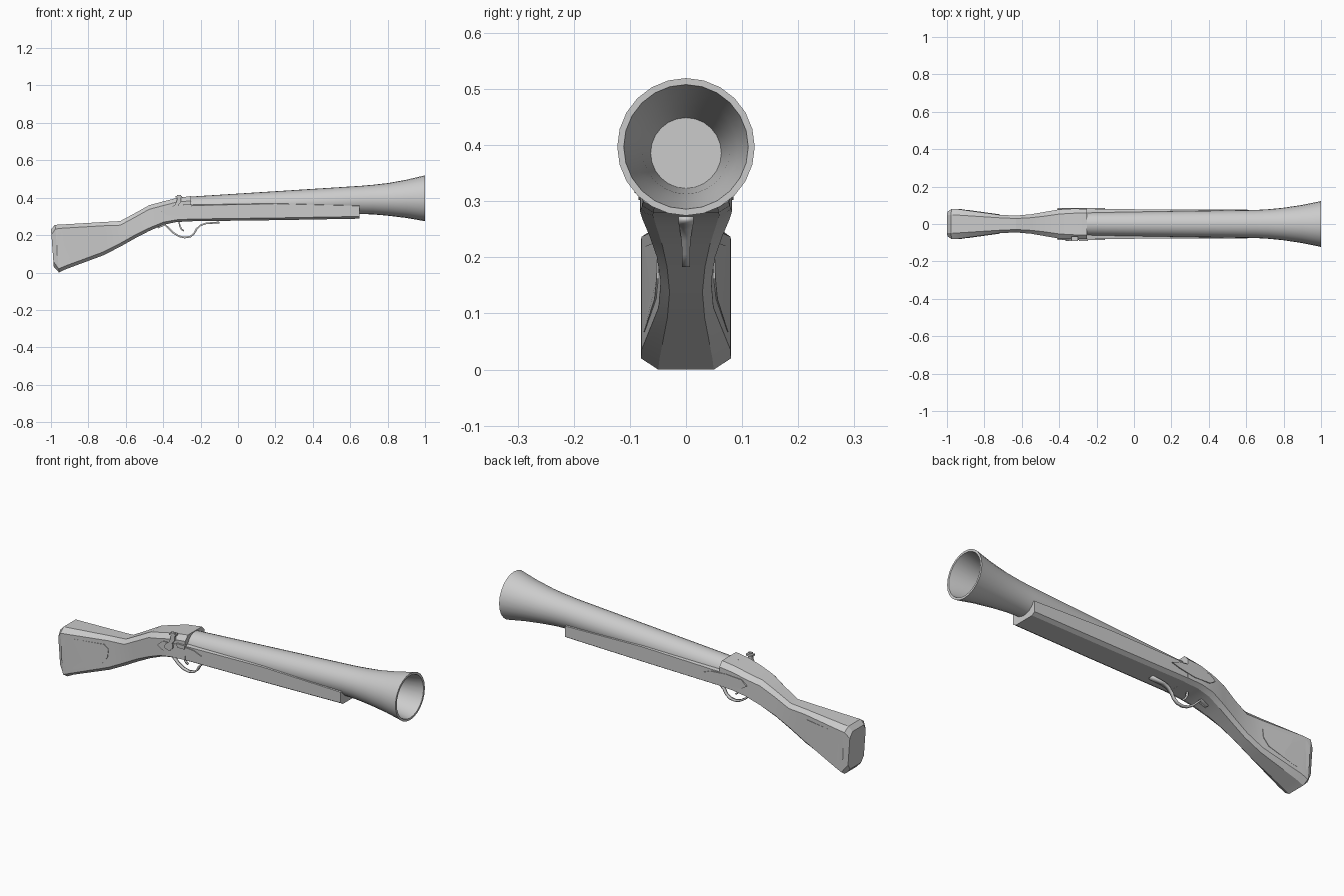
import bpy, bmesh, math

grey = bpy.data.materials.new("plain grey")
grey.diffuse_color = (0.6, 0.6, 0.6, 1)


def finish(name, bm, angle=30):
    bmesh.ops.recalc_face_normals(bm, faces=bm.faces[:])
    me = bpy.data.meshes.new(name)
    bm.to_mesh(me)
    bm.free()
    ob = bpy.data.objects.new(name, me)
    bpy.context.collection.objects.link(ob)
    me.materials.append(grey)
    bpy.ops.object.select_all(action='DESELECT')
    ob.select_set(True)
    bpy.context.view_layer.objects.active = ob
    bpy.ops.object.shade_smooth_by_angle(angle=math.radians(angle))
    return ob


def loft(name, rings, angle=30):
    """Skin a list of point rings and cap both ends."""
    bm = bmesh.new()
    loops = [[bm.verts.new(p) for p in r] for r in rings]
    n = len(loops[0])
    for a, b in zip(loops, loops[1:]):
        for i in range(n):
            j = (i + 1) % n
            bm.faces.new((a[i], a[j], b[j], b[i]))
    bm.faces.new(loops[0])
    bm.faces.new(loops[-1])
    return finish(name, bm, angle)


def section(xt, zt, xb, zb, w, k, ct, cb):
    """Chamfered cross-section; the top and bottom may be at different x."""
    def p(y, z):
        t = (z - zb) / (zt - zb)
        return (xb + (xt - xb) * t, y, z)
    return [p(-k * w, zb), p(k * w, zb), p(w, zb + cb), p(w, zt - ct),
            p(k * w, zt), p(-k * w, zt), p(-w, zt - ct), p(-w, zb + cb)]


def plate(name, pts, y_in, y_out):
    """Extrude an x,z outline between two y positions (numbers or rules of x)."""
    f = y_in if callable(y_in) else lambda x: y_in
    g = y_out if callable(y_out) else lambda x: y_out
    return loft(name, [[(x, f(x), z) for x, z in pts],
                       [(x, g(x), z) for x, z in pts]])


def ribbon(name, pts, thick):
    """Flat metal strip along x, z, half-width points."""
    bm = bmesh.new()
    rows = [(bm.verts.new((x, -w, z)), bm.verts.new((x, w, z))) for x, z, w in pts]
    for a, b in zip(rows, rows[1:]):
        bm.faces.new((a[0], a[1], b[1], b[0]))
    ob = finish(name, bm)
    mod = ob.modifiers.new("thickness", 'SOLIDIFY')
    mod.thickness = thick
    mod.offset = 0
    return ob


# Butt, wrist and breech of the stock
stock = [
    (-1.0, 0.232, -0.985, 0.03, 0.066, 0.70, 0.03, 0.03),
    (-0.978, 0.255, -0.957, 0.0, 0.080, 0.62, 0.022, 0.02),
    (-0.94, 0.257, -0.92, 0.018, 0.079, 0.60, 0.02, 0.018),
    (-0.72, 0.270, -0.72, 0.092, 0.049, 0.68, 0.02, 0.018),
    (-0.63, 0.275, -0.63, 0.138, 0.045, 0.65, 0.022, 0.018),
    (-0.55, 0.318, -0.55, 0.183, 0.052, 0.65, 0.022, 0.018),
    (-0.475, 0.360, -0.475, 0.222, 0.065, 0.65, 0.022, 0.016),
    (-0.40, 0.380, -0.40, 0.255, 0.078, 0.68, 0.022, 0.014),
    (-0.33, 0.398, -0.33, 0.270, 0.082, 0.70, 0.022, 0.012),
    (-0.25, 0.409, -0.25, 0.274, 0.081, 0.72, 0.025, 0.012),
]
loft("stock", [section(*s) for s in stock], 24)

# Fore-end under the barrel
fore = [(-0.26, 0.362, -0.26, 0.274, 0.080, 0.75, 0.004, 0.012),
        (0.20, 0.372, 0.20, 0.280, 0.078, 0.75, 0.004, 0.012),
        (0.65, 0.360, 0.65, 0.288, 0.076, 0.75, 0.004, 0.012)]
loft("fore_end", [section(*s) for s in fore], 24)

# Flared barrel with an open bore
SIDES = 24
profile = [(-0.30, 0.341, 0.062), (0.65, 0.388, 0.075), (0.72, 0.390, 0.079),
           (0.80, 0.391, 0.087), (0.90, 0.394, 0.102), (1.0, 0.397, 0.1225),
           (1.0, 0.397, 0.111), (0.90, 0.394, 0.092), (0.80, 0.391, 0.078),
           (0.65, 0.386, 0.063)]
loft("barrel", [[(x, r * math.cos(2 * math.pi * i / SIDES),
                  zc + r * math.sin(2 * math.pi * i / SIDES)) for i in range(SIDES)]
                for x, zc, r in profile])

# Raised panels on the butt and lock plates, one on each side
panel = [(-0.968, 0.20), (-0.952, 0.217), (-0.74, 0.227), (-0.717, 0.206),
         (-0.722, 0.163), (-0.75, 0.126), (-0.888, 0.067), (-0.952, 0.067),
         (-0.968, 0.094)]
lock = [(-0.41, 0.325), (-0.38, 0.352), (-0.29, 0.358), (-0.20, 0.350),
        (-0.155, 0.332), (-0.20, 0.318), (-0.29, 0.302), (-0.38, 0.305)]
for side, label in ((-1, "front"), (1, "back")):
    def butt_y(x, extra):
        return side * (0.079 - (x + 0.94) * 0.03 / 0.22 + extra)
    plate("butt_panel_" + label, panel,
          lambda x: butt_y(x, -0.01), lambda x: min(0.08, abs(butt_y(x, 0.003))) * side)
    plate("lock_plate_" + label, lock, side * 0.07, side * 0.0845)

# Cock with jaw, and the pan in front of it
cock = [(-0.365, 0.325), (-0.335, 0.315), (-0.315, 0.335), (-0.318, 0.36),
        (-0.305, 0.378), (-0.305, 0.415), (-0.325, 0.415), (-0.327, 0.385),
        (-0.338, 0.362), (-0.36, 0.345)]
plate("cock", cock, -0.08, -0.092)
plate("cock_jaw", [(-0.335, 0.40), (-0.30, 0.40), (-0.30, 0.41), (-0.335, 0.41)],
      -0.068, -0.092)
plate("pan", [(-0.29, 0.345), (-0.25, 0.345), (-0.245, 0.365), (-0.295, 0.365)],
      -0.075, -0.091)

# Trigger guard bow with its tails, and the trigger
guard = [(-0.43, 0.240, 0.010), (-0.39, 0.256, 0.012), (-0.372, 0.238, 0.008),
         (-0.345, 0.212, 0.007), (-0.315, 0.194, 0.007), (-0.285, 0.187, 0.007),
         (-0.255, 0.192, 0.007), (-0.235, 0.208, 0.007), (-0.222, 0.232, 0.008),
         (-0.20, 0.253, 0.011), (-0.17, 0.263, 0.013), (-0.10, 0.268, 0.013)]
ribbon("trigger_guard", guard, 0.009)
ribbon("trigger", [(-0.315, 0.28, 0.005), (-0.312, 0.25, 0.005),
                   (-0.302, 0.232, 0.004), (-0.290, 0.222, 0.004)], 0.008)
